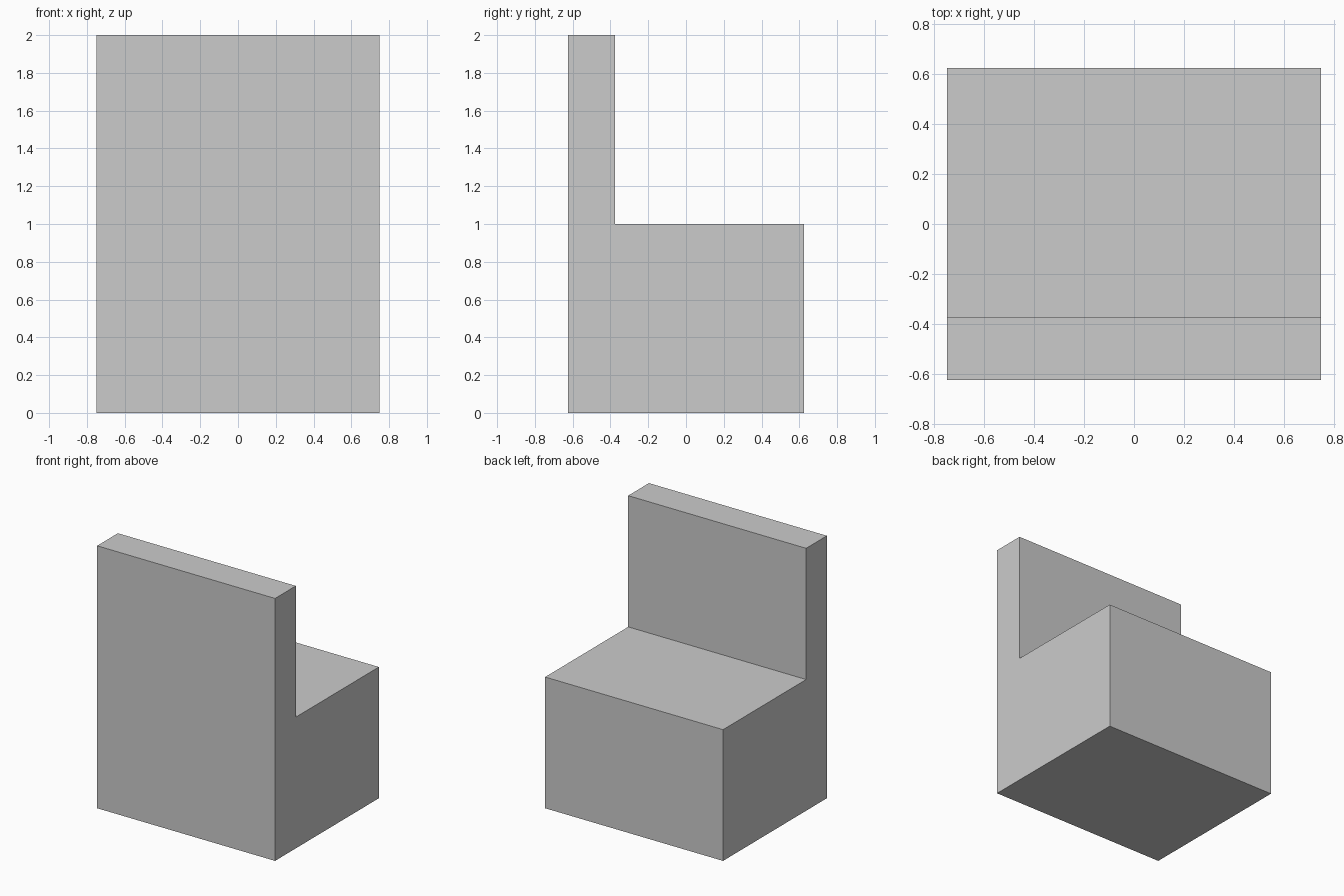
import bpy, bmesh

if "Cube" in bpy.data.objects:
    bpy.data.objects.remove(bpy.data.objects["Cube"])

WIDTH = 1.5

# Side profile (y, z): seat block with an upright back at -y
profile = [(-0.625, 0), (0.625, 0), (0.625, 1), (-0.375, 1), (-0.375, 2), (-0.625, 2)]

# Chair body: the L profile extruded across the width
bm = bmesh.new()
side = bm.faces.new([bm.verts.new((-WIDTH / 2, y, z)) for y, z in profile])
extruded = bmesh.ops.extrude_face_region(bm, geom=[side], use_keep_orig=True)
moved = [v for v in extruded["geom"] if isinstance(v, bmesh.types.BMVert)]
bmesh.ops.translate(bm, verts=moved, vec=(WIDTH, 0, 0))
bmesh.ops.recalc_face_normals(bm, faces=bm.faces[:])

mesh = bpy.data.meshes.new("chair_body")
bm.to_mesh(mesh)
bm.free()
bpy.context.collection.objects.link(bpy.data.objects.new("chair_body", mesh))
